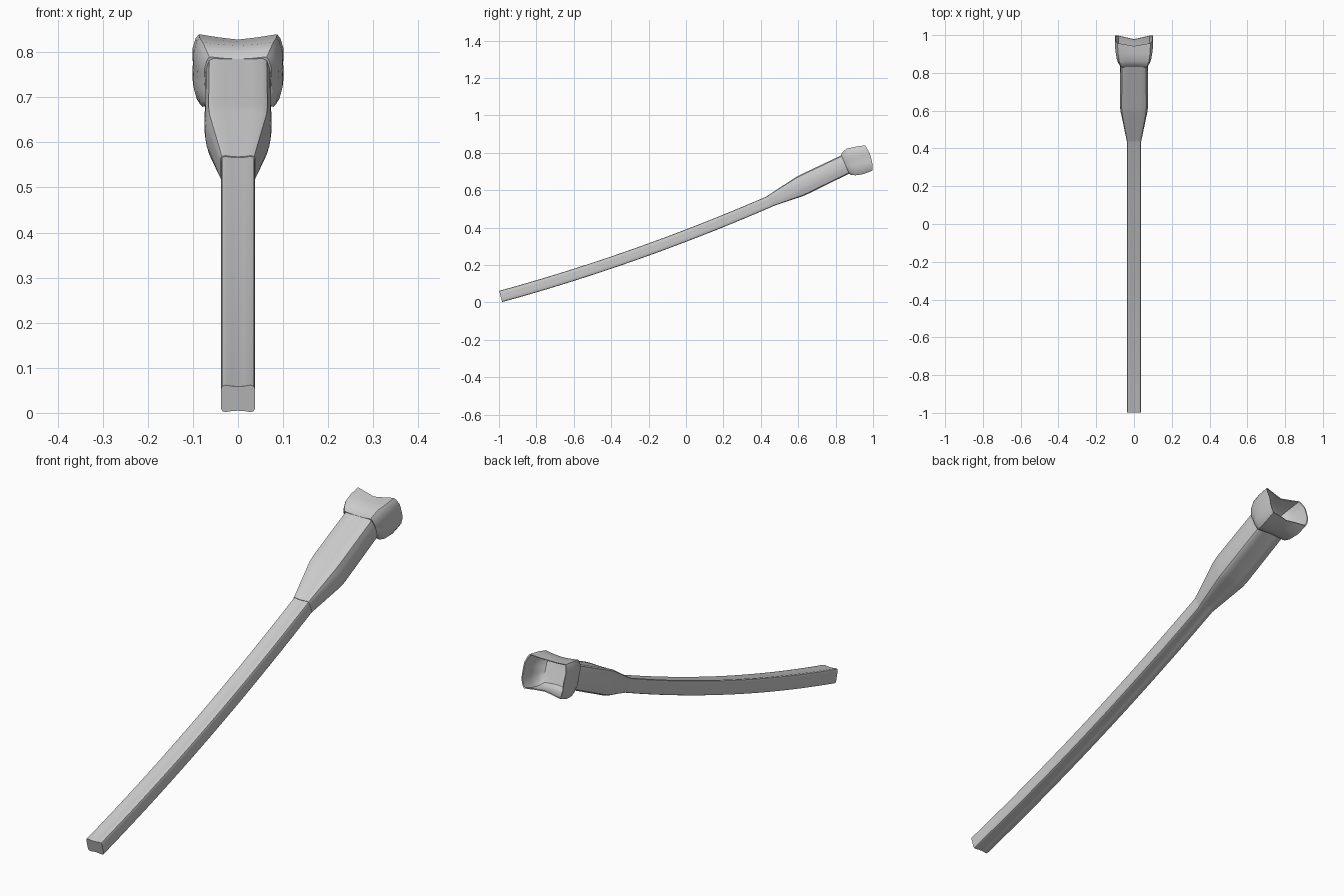
import bpy, bmesh
from mathutils import Vector

if "Cube" in bpy.data.objects:
    bpy.data.objects.remove(bpy.data.objects["Cube"])

# Quarter cross-sections in (u, v); mirrored into closed loops
ROUNDED = [(0, .90), (.35, .92), (.72, 1), (.92, .93), (1, .70), (1, .3), (1, 0)]
CHAMFER = [(0, .97), (.4, .98), (.75, 1), (.88, .9), (.97, .5), (1, .2), (1, 0)]
CUP = [(0, .90), (.4, .93), (.86, 1), (.93, .85), (1, .5), (1, .2), (.99, 0)]


def full_loop(q):
    right = q + [(u, -v) for u, v in reversed(q[:-1])]
    return right + [(-u, v) for u, v in reversed(right[1:-1])]


def ring(quarter, top, bottom, width, scallop=0.0, bulge=0.0):
    """Section between a top and a bottom (y, z) point; the edge can be scalloped."""
    t, b = Vector((0, *top)), Vector((0, *bottom))
    axis = Vector((0, t.z - b.z, b.y - t.y)).normalized()
    pts = []
    for u, v in full_loop(quarter):
        p = b.lerp(t, (v + 1) / 2) + Vector((u * width, 0, 0))
        if abs(v) >= .9:
            p -= axis * scallop * max(0, 1 - abs(u) / .86)
        p += axis * bulge * (1 - v * v)
        pts.append(p)
    return pts


def loft(name, rings, angle=0.7):
    bm = bmesh.new()
    loops = [[bm.verts.new(p) for p in r] for r in rings]
    n = len(loops[0])
    for a, b in zip(loops, loops[1:]):
        for i in range(n):
            j = (i + 1) % n
            bm.faces.new((a[i], a[j], b[j], b[i]))
    bm.faces.new(loops[0])
    bm.faces.new(loops[-1])
    bmesh.ops.recalc_face_normals(bm, faces=bm.faces)
    mesh = bpy.data.meshes.new(name)
    bm.to_mesh(mesh)
    bm.free()
    ob = bpy.data.objects.new(name, mesh)
    bpy.context.collection.objects.link(ob)
    bpy.ops.object.select_all(action='DESELECT')
    ob.select_set(True)
    bpy.context.view_layer.objects.active = ob
    bpy.ops.object.shade_smooth_by_angle(angle=angle)
    return ob


# Long curved shaft
shaft = []
for i in range(25):
    y = -.991 + 1.461 * i / 24
    z = .357 + .3832 * y + .0555 * y * y
    n = Vector((-(.3832 + .111 * y), 1)).normalized() * .031
    shaft.append(ring(ROUNDED, (y - .0 + n.x, z + n.y), (y - n.x, z - n.y), .038))
loft("shaft", shaft)

# Flared neck between shaft and cup
loft("neck", [
    ring(ROUNDED, (.436, .571), (.460, .512), .039),
    ring(ROUNDED, (.448, .578), (.470, .516), .041),
    ring(CHAMFER, (.585, .668), (.622, .567), .072),
    ring(CHAMFER, (.615, .684), (.650, .579), .074),
    ring(CHAMFER, (.835, .788), (.880, .692), .073),
    ring(CHAMFER, (.850, .796), (.892, .700), .071),
])

# Hollow cup: outer wall, scalloped rim, then inner bowl
loft("cup", [
    ring(CUP, (.829, .790), (.872, .688), .074),
    ring(CUP, (.838, .805), (.880, .682), .082),
    ring(CUP, (.860, .822), (.905, .679), .091),
    ring(CUP, (.905, .832), (.950, .686), .099, .006, .004),
    ring(CUP, (.957, .840), (.998, .705), .101, .020, .012),
    ring(CUP, (.956, .836), (.996, .709), .097, .020, .012),
    ring(CUP, (.906, .827), (.948, .692), .094, .006, .004),
    ring(CUP, (.872, .812), (.914, .690), .084),
    ring(CUP, (.858, .795), (.896, .700), .068),
    ring(CUP, (.862, .780), (.890, .715), .045),
])
